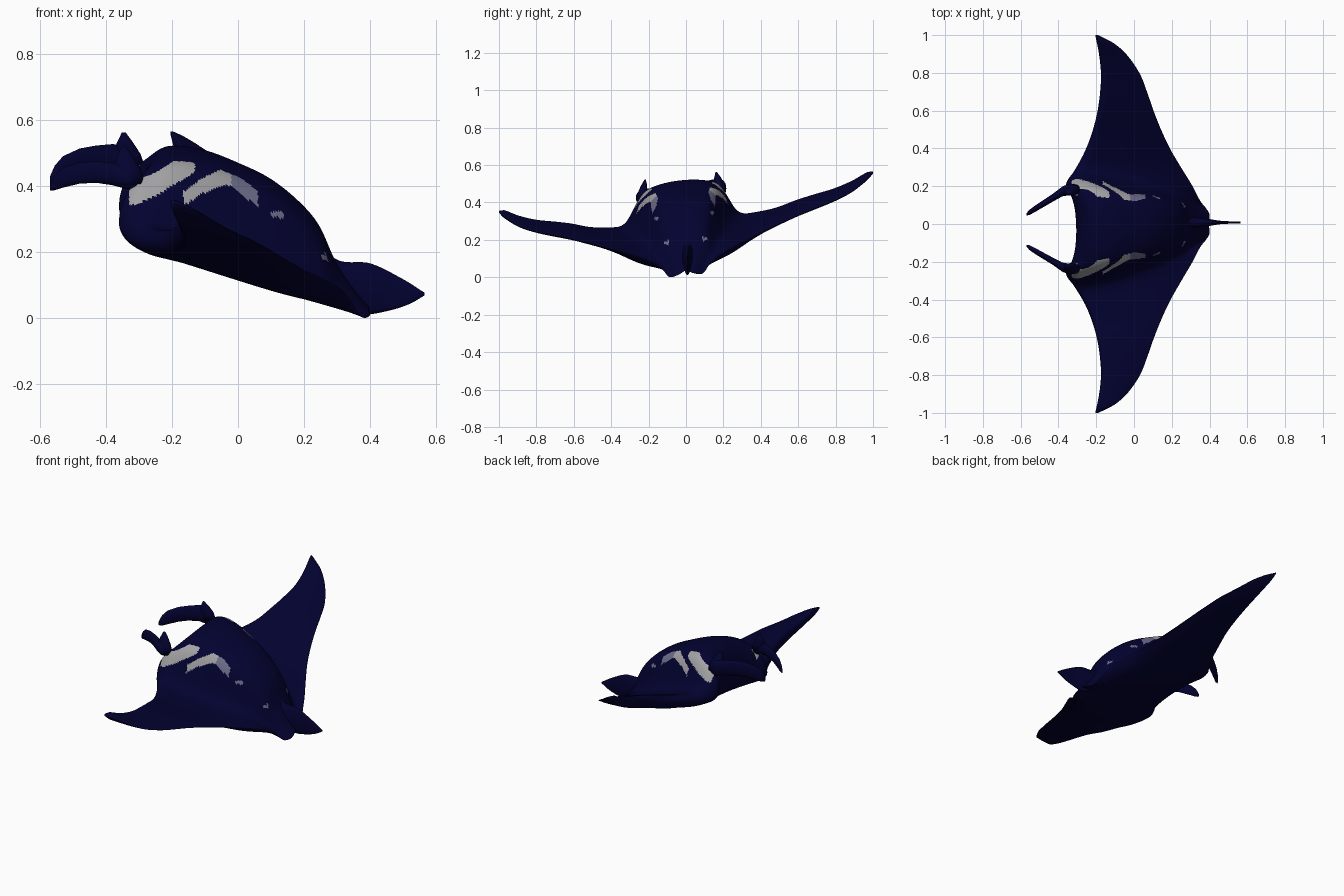
import bpy, bmesh, math

if "Cube" in bpy.data.objects:
    bpy.data.objects.remove(bpy.data.objects["Cube"])

def material(name, rgb):
    m = bpy.data.materials.new(name)
    m.diffuse_color = (*rgb, 1)
    m.use_nodes = True
    m.node_tree.nodes["Principled BSDF"].inputs["Base Color"].default_value = m.diffuse_color
    return m

NAVY = material("navy skin", (0.0008, 0.0006, 0.030))
PALE = material("pale grey marking", (0.36, 0.36, 0.37))
DUSK = material("dusky grey marking", (0.15, 0.15, 0.25))

def curve(points):
    """Smooth interpolation through (position, value) pairs."""
    xs, vs = zip(*points)
    n = len(xs)
    sl = [(vs[min(i + 1, n - 1)] - vs[max(i - 1, 0)]) /
          (xs[min(i + 1, n - 1)] - xs[max(i - 1, 0)]) for i in range(n)]
    def f(x):
        x = min(max(x, xs[0]), xs[-1])
        i = next((k for k in range(n - 1) if x <= xs[k + 1]), n - 2)
        h = xs[i + 1] - xs[i]
        t = (x - xs[i]) / h
        return ((2*t**3 - 3*t**2 + 1) * vs[i] + (t**3 - 2*t**2 + t) * h * sl[i]
                + (3*t**2 - 2*t**3) * vs[i + 1] + (t**3 - t**2) * h * sl[i + 1])
    return f

def bank(p):
    """Whole animal is banked in a turn, with the head leaning over."""
    x, y, z = p
    lean = -0.035 * max(0, 1 - abs(y)) * min(max((0.3 - x) / 0.6, 0), 1)
    return (x, y + lean, z + 0.105 * y)

def finish(bm, name, mats):
    for v in bm.verts:
        v.co = bank(v.co)
    bmesh.ops.recalc_face_normals(bm, faces=bm.faces)
    me = bpy.data.meshes.new(name)
    bm.to_mesh(me)
    bm.free()
    for m in mats:
        me.materials.append(m)
    for p in me.polygons:
        p.use_smooth = True
    ob = bpy.data.objects.new(name, me)
    bpy.context.collection.objects.link(ob)
    return ob

# Outline and profiles of one half, as functions of distance from the middle
lead_x = curve([(0, -.305), (.1, -.312), (.17, -.33), (.225, -.36), (.26, -.35), (.3, -.32), (.4, -.262),
                (.5, -.222), (.6, -.195), (.7, -.18), (.8, -.175), (.9, -.185), (1, -.205)])
trail_x = curve([(0, .395), (.05, .40), (.085, .38), (.12, .352), (.2, .31), (.3, .25), (.4, .192),
                 (.5, .145), (.6, .105), (.7, .07), (.8, .03), (.9, -.04), (.96, -.11), (1, -.19)])
lead_z = curve([(0, .33), (.2, .325), (.3, .275), (.4, .275), (.5, .285), (.6, .312), (.7, .335),
                (.8, .36), (.9, .40), (1, .455)])
trail_z = curve([(0, .04), (.04, .018), (.09, .012), (.13, .06), (.2, .11), (.4, .192), (.6, .265),
                 (.8, .327), (.9, .37), (1, .45)])
thick = curve([(0, .055), (.3, .045), (.6, .047), (.7, .045), (.9, .033), (.97, .026), (1, .006)])
# Body back height and half width along its length
back_z = curve([(-.36, .47), (-.28, .495), (-.2, .518), (-.1, .505), (0, .468), (.1, .42), (.2, .345),
                (.25, .29), (.3, .19), (.42, .06)])
half_w = curve([(-.36, .275), (-.2, .25), (0, .20), (.15, .163), (.28, .125), (.42, .06)])

def skin(y, s, top):
    x0, x1 = lead_x(y), trail_x(y)
    x = x0 + (x1 - x0) * s
    chord = lead_z(y) + (trail_z(y) - lead_z(y)) * s
    foil = thick(y) * (1 - s) ** .7
    if top:
        q = y / half_w(x)
        p = 1 / (1 + q ** 12)
        z = (chord + foil) * (1 - p) + (back_z(x) - .055 * min(q, 1.3) ** 2.2) * p
    else:
        p = 1 / (1 + (y / .3) ** 6)
        z = (chord - foil * .8) * (1 - p) + (.13 - .32 * x) * p
    k = 1 - min(s / .14, 1)
    close = max(0, 1 - k ** 2.5) ** .5 * (1 - s ** 10)
    return (x, y, chord + (z - chord) * close)

# Marking shapes seen from the side
band_a = curve([(-.33, .398), (-.25, .43), (-.2, .458), (-.13, .495)])
band_b = curve([(-.17, .383), (-.1, .425), (-.03, .443), (.02, .408), (.06, .378)])

def marking(c):
    x, y, z = c
    if not .68 * half_w(x) < abs(y) < .34:
        return 0
    if -.33 < x < -.13 and abs(z - band_a(x)) < .033 - .18 * max(0, abs(x + .23) - .08):
        return 1
    if -.165 < x < .06 and abs(z - band_b(x)) < .022:
        return 1 if x < -.02 else 2
    if .1 < x < .137 and abs(z - .33) < .01:
        return 2
    if .255 < x < .272 and abs(z - .195) < .01:
        return 2
    return 0

# Body and wings as one closed skin, both halves
bm = bmesh.new()
NY, NS = 125, 140
for side in (1, -1):
    for top in (True, False):
        rows = []
        for j in range(NY + 1):
            t = j / NY
            y = t * .5 if t < .6 else .3 + (t - .6) * 1.75
            row = []
            for i in range(NS + 1):
                x, yy, z = skin(y, (i / NS) ** 1.3, top)
                row.append(bm.verts.new((x, yy * side, z)))
            rows.append(row)
        for a, b in zip(rows, rows[1:]):
            for i in range(NS):
                f = bm.faces.new((a[i], a[i + 1], b[i + 1], b[i]))
                if top:
                    f.material_index = marking(f.calc_center_median())
        tip = rows[-1] if top else tip + rows[-1][::-1]
    bm.faces.new(tip)
bmesh.ops.remove_doubles(bm, verts=bm.verts, dist=1e-5)
finish(bm, "body_and_wings", [NAVY, PALE, DUSK])

def loft(name, sections, axis, n=20):
    """Ellipse sections (x, y, z, half a, half b) across the x or z axis."""
    bm = bmesh.new()
    rings = []
    for x, y, z, a, b in sections:
        ring = []
        for k in range(n):
            c, s = math.cos(2*math.pi*k/n), math.sin(2*math.pi*k/n)
            ring.append(bm.verts.new((x, y + a*c, z + b*s) if axis == 'x' else (x + a*c, y + b*s, z)))
        rings.append(ring)
    for r, q in zip(rings, rings[1:]):
        for k in range(n):
            bm.faces.new((r[k], r[(k+1) % n], q[(k+1) % n], q[k]))
    bm.faces.new(rings[0])
    bm.faces.new(rings[-1])
    return finish(bm, name, [NAVY])

# Head fins and the pointed bumps above their roots
for side, tag, tall in ((1, "right", 1), (-1, "left", .72)):
    loft(tag + "_head_fin", [(x, y*side, z, a, b * tall) for x, y, z, a, b in (
        (-.285, .205, .43, .01, .02), (-.31, .208, .438, .024, .038), (-.34, .212, .450, .03, .05),
        (-.38, .200, .458, .025, .048),
        (-.43, .168, .460, .02, .045), (-.48, .138, .454, .018, .045), (-.53, .108, .437, .016, .042),
        (-.555, .092, .420, .013, .032), (-.57, .083, .405, .005, .014))], 'x')
    loft(tag + "_head_bump", [(x, y*side, z, a, b) for x, y, z, a, b in (
        (-.325, .21, .43, .045, .028), (-.335, .205, .475, .04, .026),
        (-.342, .197, .51, .025, .018), (-.346, .19, .542, .006, .004))], 'z')

# Tail: a thin upright blade
tail_top = curve([(.24, .24), (.3, .176), (.4, .165), (.5, .117), (.565, .076)])
tail_low = curve([(.24, .08), (.3, .045), (.38, .012), (.45, .02), (.52, .042), (.565, .068)])
tail_w = curve([(.24, .045), (.32, .03), (.40, .018), (.46, .009), (.565, .004)])
loft("tail", [(x, .008, (tail_top(x) + tail_low(x)) / 2, tail_w(x), (tail_top(x) - tail_low(x)) / 2)
              for x in [.24 + .325 * i / 24 for i in range(25)]], 'x')
